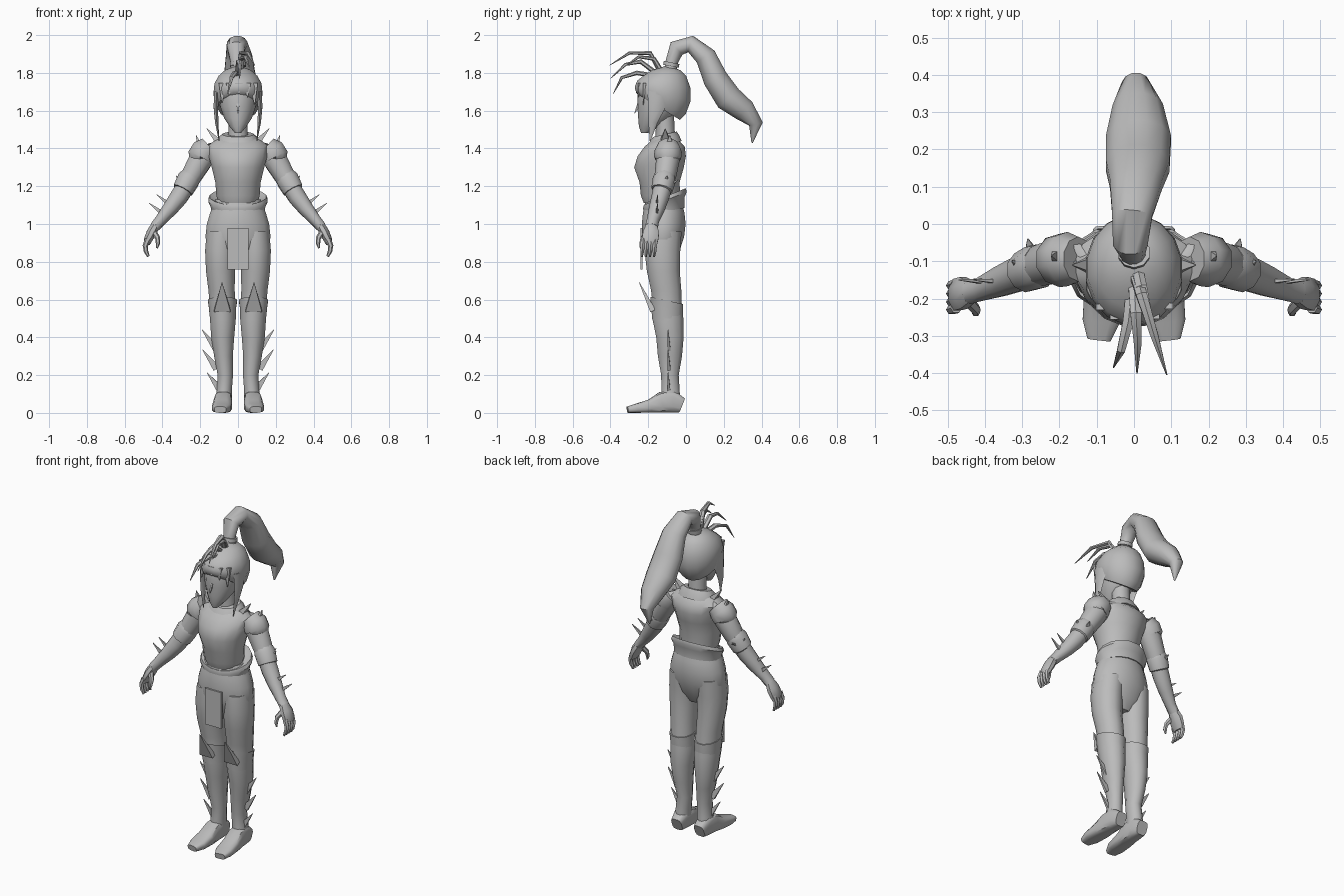
import bpy, bmesh, math
from mathutils import Vector

grey = bpy.data.materials.new("plain_grey")
grey.diffuse_color = (0.5, 0.5, 0.5, 1)


def finish(name, bm, mirror=False, angle=40):
    bmesh.ops.recalc_face_normals(bm, faces=bm.faces)
    me = bpy.data.meshes.new(name)
    bm.to_mesh(me)
    bm.free()
    ob = bpy.data.objects.new(name, me)
    bpy.context.collection.objects.link(ob)
    me.materials.append(grey)
    if mirror:
        ob.modifiers.new("mirror", 'MIRROR').use_clip = False
    bpy.ops.object.select_all(action='DESELECT')
    ob.select_set(True)
    bpy.context.view_layer.objects.active = ob
    bpy.ops.object.shade_smooth_by_angle(angle=math.radians(angle))
    return ob


def loft(name, pts, n=12, level=False, mirror=False, side=(1, 0, 0), sq=1.0, angle=40):
    """Skin rings (x, y, z, half width, half depth, tilt); level rings stay horizontal."""
    bm = bmesh.new()
    rings = []
    cs = [Vector(p[:3]) for p in pts]
    for i, p in enumerate(pts):
        if level:
            u, v = Vector((p[3], 0, 0)), Vector((0, p[4], p[5] if len(p) > 5 else 0))
        else:
            t = (cs[min(i + 1, len(cs) - 1)] - cs[max(i - 1, 0)]).normalized()
            s = Vector(side)
            s = (s - t * s.dot(t)).normalized()
            u, v = s * p[3], t.cross(s) * p[4]
        ring = []
        for k in range(n):
            a = 2 * math.pi * (k + 0.5) / n
            c, d = math.cos(a), math.sin(a)
            c = math.copysign(abs(c) ** sq, c)
            d = math.copysign(abs(d) ** sq, d)
            ring.append(bm.verts.new(cs[i] + u * c + v * d))
        rings.append(ring)
    for a, b in zip(rings, rings[1:]):
        for k in range(n):
            bm.faces.new((a[k], a[(k + 1) % n], b[(k + 1) % n], b[k]))
    bm.faces.new(rings[0])
    bm.faces.new(rings[-1])
    return finish(name, bm, mirror, angle)


def blade(name, base, tip, width, thick, side=(1, 0, 0), mirror=True):
    """Flat four-sided spike."""
    loft(name, [(*base, width, thick), (*tip, 0.002, 0.002)], 4, False, mirror, side, 1, 20)


# Torso, neck and collar
loft("shirt", [(0, -.13, 1.11, .105, .095), (0, -.135, 1.15, .117, .106),
               (0, -.14, 1.22, .122, .108), (0, -.143, 1.30, .142, .134),
               (0, -.128, 1.36, .158, .130), (0, -.113, 1.41, .165, .108),
               (0, -.108, 1.445, .125, .07), (0, -.108, 1.465, .07, .05)], 16, True)
loft("neck", [(0, -.11, 1.42, .06, .055), (0, -.11, 1.50, .052, .05),
              (0, -.12, 1.60, .055, .055)], 10, True)
loft("collar", [(0, -.12, 1.415, .125, .10, .025), (0, -.115, 1.45, .11, .082, .02),
                (0, -.112, 1.475, .085, .065, .015)], 12, True)
blade("collar_point", (.10, -.11, 1.43), (.165, -.11, 1.505), .025, .04, (1, 0, 0))

# Hips, waistband and front cloth
loft("hips", [(0, -.12, 1.13, .12, .095), (0, -.118, 1.06, .15, .112),
              (0, -.118, 1.0, .168, .118), (0, -.12, .93, .176, .112),
              (0, -.125, .85, .15, .09), (0, -.125, .79, .07, .055)], 16, True)
loft("waistband", [(0, -.115, 1.065, .142, .108, .02), (0, -.115, 1.10, .148, .108, .04),
                   (0, -.112, 1.125, .16, .118, .045), (0, -.112, 1.145, .152, .113, .045),
                   (0, -.115, 1.13, .125, .10, .03)], 16, True)
bm = bmesh.new()
bmesh.ops.create_cube(bm, size=1)
for v in bm.verts:
    x, y, z = v.co
    v.co = (x * .11, -.236 + y * .012, .87 + z * .22)
finish("front_cloth", bm)

# Legs, knee guards and feet
loft("leg", [(.088, -.12, .96, .08, .10), (.093, -.125, .86, .084, .098),
             (.093, -.12, .75, .079, .09), (.087, -.105, .65, .072, .083),
             (.083, -.10, .58, .07, .08), (.08, -.096, .5, .071, .085),
             (.081, -.085, .4, .063, .075), (.077, -.085, .3, .051, .066),
             (.067, -.085, .2, .042, .048), (.073, -.082, .12, .042, .05),
             (.077, -.083, .04, .045, .055)], 12, True, True)
loft("boot_cuff", [(.08, -.098, .49, .070, .083), (.082, -.10, .56, .075, .088, -.01),
                   (.082, -.102, .595, .08, .09, -.02), (.082, -.10, .585, .06, .07, -.01)],
     12, True, True)
blade("knee_guard", (.083, -.175, .54), (.085, -.247, .69), .062, .022)
loft("foot", [(.076, -.02, .04, .034, .04), (.077, -.07, .06, .045, .06),
              (.079, -.13, .056, .047, .056), (.083, -.19, .036, .052, .036),
              (.088, -.26, .025, .051, .025), (.094, -.31, .017, .032, .017)],
     12, False, True, sq=.6)
for x, z in ((.19, .44), (.188, .335), (.165, .215)):
    blade("calf_fin", (x - .075, -.09, z - .10), (x, -.095, z), .028, .012)

# Arms with shoulder guards, elbow cuffs and forearm spikes
loft("arm", [(.11, -.095, 1.385, .06, .055), (.165, -.093, 1.385, .066, .064),
             (.20, -.097, 1.335, .065, .062), (.24, -.108, 1.265, .058, .058),
             (.28, -.123, 1.195, .05, .05), (.315, -.137, 1.14, .049, .047),
             (.36, -.155, 1.08, .041, .042), (.41, -.175, 1.02, .031, .033),
             (.44, -.182, .985, .028, .034)], 10, False, True)
loft("shoulder_guard", [(.15, -.094, 1.41, .06, .06), (.178, -.094, 1.385, .074, .073),
                        (.20, -.098, 1.35, .074, .072), (.20, -.098, 1.345, .06, .06)],
     10, False, True)
blade("shoulder_spike", (.19, -.09, 1.37), (.222, -.085, 1.47), .03, .055)
loft("elbow_cuff", [(.25, -.11, 1.25, .056, .056), (.262, -.115, 1.235, .062, .062),
                    (.292, -.128, 1.18, .057, .057), (.295, -.13, 1.175, .045, .045)],
     10, False, True)
blade("elbow_spike", (.285, -.115, 1.19), (.328, -.10, 1.255), .022, .045)
blade("elbow_back_spike", (.27, -.10, 1.20), (.285, -.04, 1.235), .04, .018)
for bx, bz in ((.345, 1.09), (.385, 1.045)):
    blade("forearm_spike", (bx, -.155, bz), (bx + .085, -.15, bz + .065), .02, .012)

# Hands
loft("palm", [(.435, -.182, .995, .03, .026), (.458, -.185, .955, .046, .028),
              (.477, -.19, .915, .046, .024), (.482, -.19, .89, .038, .015)],
     8, False, True, (0, 1, 0))
for y in (-.226, -.205, -.183, -.161):
    loft("finger", [(.477, y, .92, .014, .016), (.491, y - .004, .885, .013, .014),
                    (.487, y - .006, .855, .011, .012), (.474, y - .008, .828, .006, .007)],
         6, False, True, (0, 1, 0))
loft("thumb", [(.45, -.20, .965, .018, .016), (.425, -.228, .925, .014, .014),
               (.424, -.238, .895, .011, .011), (.43, -.24, .872, .005, .005)],
     6, False, True, (0, 1, 0))

# Head, nose and hair cap
loft("face", [(0, -.218, 1.483, .018, .02), (0, -.195, 1.515, .045, .054),
              (0, -.165, 1.56, .075, .088), (0, -.145, 1.62, .096, .112),
              (0, -.13, 1.70, .105, .128), (0, -.12, 1.77, .10, .115)], 14, True)
blade("nose", (0, -.25, 1.635), (0, -.272, 1.585), .012, .012, mirror=False)
loft("hair_cap", [(0, -.145, 1.62, .108, .115, -.07), (0, -.135, 1.645, .122, .136, -.065),
                  (0, -.123, 1.69, .132, .15, -.04), (0, -.117, 1.74, .127, .143, -.02),
                  (0, -.112, 1.785, .104, .115), (0, -.105, 1.815, .07, .075),
                  (0, -.10, 1.833, .02, .02)], 16, True)
for x, z in ((-.085, 1.64), (-.045, 1.68), (.005, 1.69), (.05, 1.67), (.088, 1.63)):
    y = -.12 - .145 * math.sqrt(1 - (x / .132) ** 2)
    blade("fringe", (x * .95, y + .008, 1.745), (x, y + .002, z), .03, .012, mirror=False)
loft("side_lock", [(.112, -.15, 1.70, .016, .055), (.117, -.155, 1.62, .014, .045),
                   (.113, -.175, 1.54, .010, .025), (.10, -.19, 1.44, .002, .002)],
     6, False, True)

# Ponytail
loft("ponytail", [(0, -.085, 1.80, .04, .035), (-.005, -.075, 1.86, .036, .034),
                  (-.01, -.05, 1.93, .048, .047), (-.005, .025, 1.953, .056, .046),
                  (.005, .105, 1.885, .072, .058), (.01, .155, 1.77, .088, .068),
                  (.012, .225, 1.665, .09, .075), (.01, .31, 1.60, .07, .063),
                  (.005, .37, 1.53, .04, .038), (0, .35, 1.43, .004, .004)], 12)
loft("hair_tie", [(0, -.08, 1.835, .044, .042), (0, -.076, 1.855, .044, .042)], 10)

# Long forelocks arching forward from the crown
forelocks = {
    "upper_forelock": [(.005, -.14, 1.81), (.02, -.19, 1.905), (.055, -.30, 1.905), (.088, -.405, 1.84)],
    "middle_forelock": [(0, -.16, 1.80), (.005, -.24, 1.86), (.01, -.32, 1.845), (.008, -.40, 1.77)],
    "lower_forelock": [(-.005, -.17, 1.785), (-.015, -.26, 1.80), (-.035, -.34, 1.775), (-.055, -.385, 1.69)],
    "short_forelock": [(.01, -.13, 1.81), (.02, -.17, 1.875), (.04, -.25, 1.885), (.06, -.33, 1.83)],
}
for name, path in forelocks.items():
    loft(name, [(*p, r, r * .7) for p, r in zip(path, (.018, .017, .012, .002))], 6)
